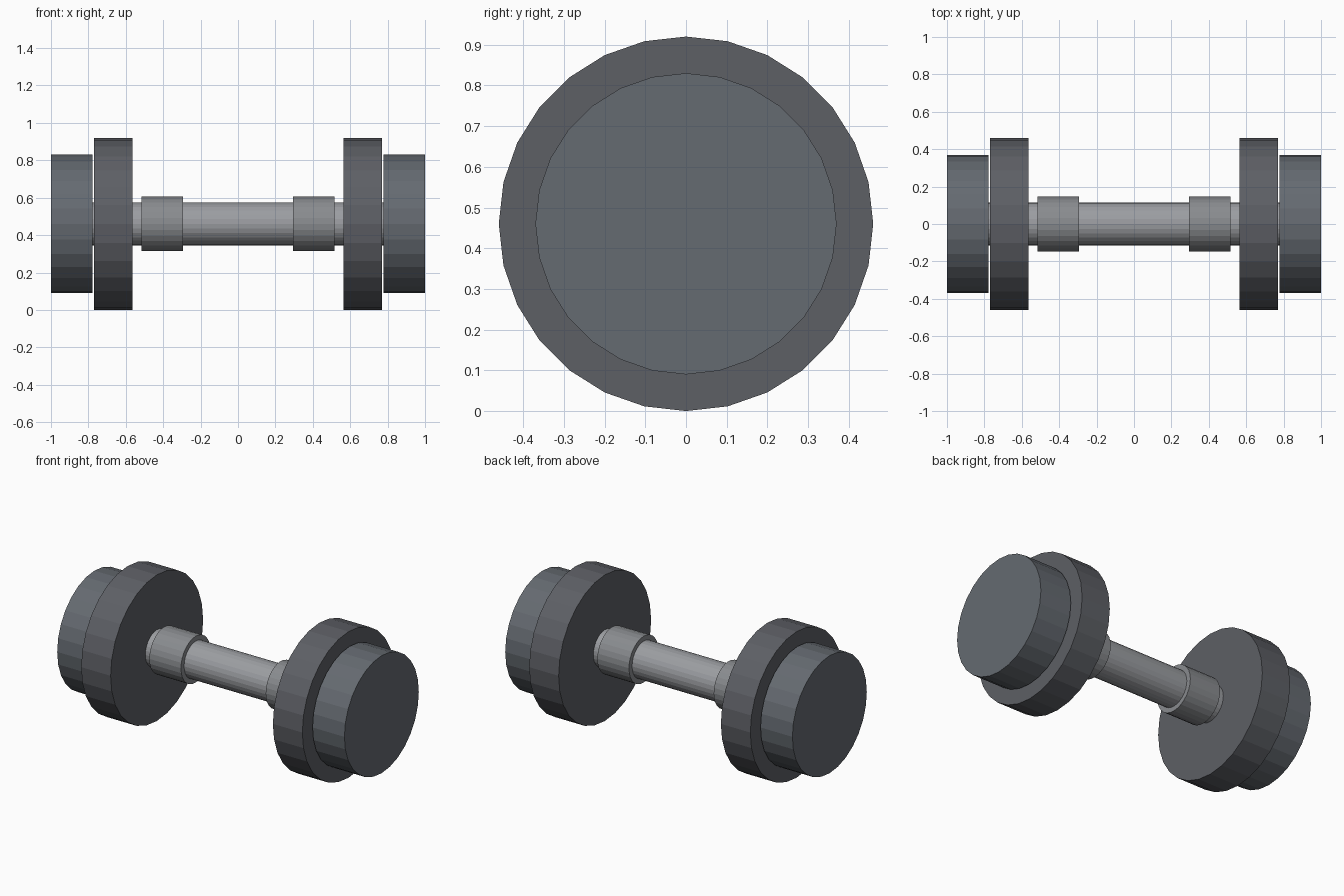
import bpy
from math import pi

if "Cube" in bpy.data.objects:
    bpy.data.objects.remove(bpy.data.objects["Cube"])

AXIS_Z = 0.46
SIDES = 28


def material(name, rgb):
    m = bpy.data.materials.new(name)
    m.diffuse_color = (*rgb, 1)
    m.use_nodes = True
    m.node_tree.nodes["Principled BSDF"].inputs["Base Color"].default_value = m.diffuse_color
    return m


outer_iron = material("outer_iron", (0.13, 0.145, 0.165))
inner_iron = material("inner_iron", (0.11, 0.115, 0.13))
steel = material("steel", (0.33, 0.34, 0.36))
collar_steel = material("collar_steel", (0.25, 0.26, 0.275))


def disc(name, x0, x1, radius, mat):
    """Flat-shaded cylinder lying along x."""
    bpy.ops.mesh.primitive_cylinder_add(
        vertices=SIDES, radius=radius, depth=abs(x1 - x0),
        location=((x0 + x1) / 2, 0, AXIS_Z), rotation=(0, pi / 2, 0))
    obj = bpy.context.object
    obj.name = name
    obj.data.materials.append(mat)


# Grip bar, running through the plates
disc("handle_bar", -0.85, 0.85, 0.115, steel)

# Collars and stacked weight plates on each end
for side, s in (("left", -1), ("right", 1)):
    disc(side + "_collar", s * 0.295, s * 0.515, 0.146, collar_steel)
    disc(side + "_large_plate", s * 0.565, s * 0.77, 0.46, inner_iron)
    disc(side + "_small_plate", s * 0.778, s * 1.0, 0.37, outer_iron)
